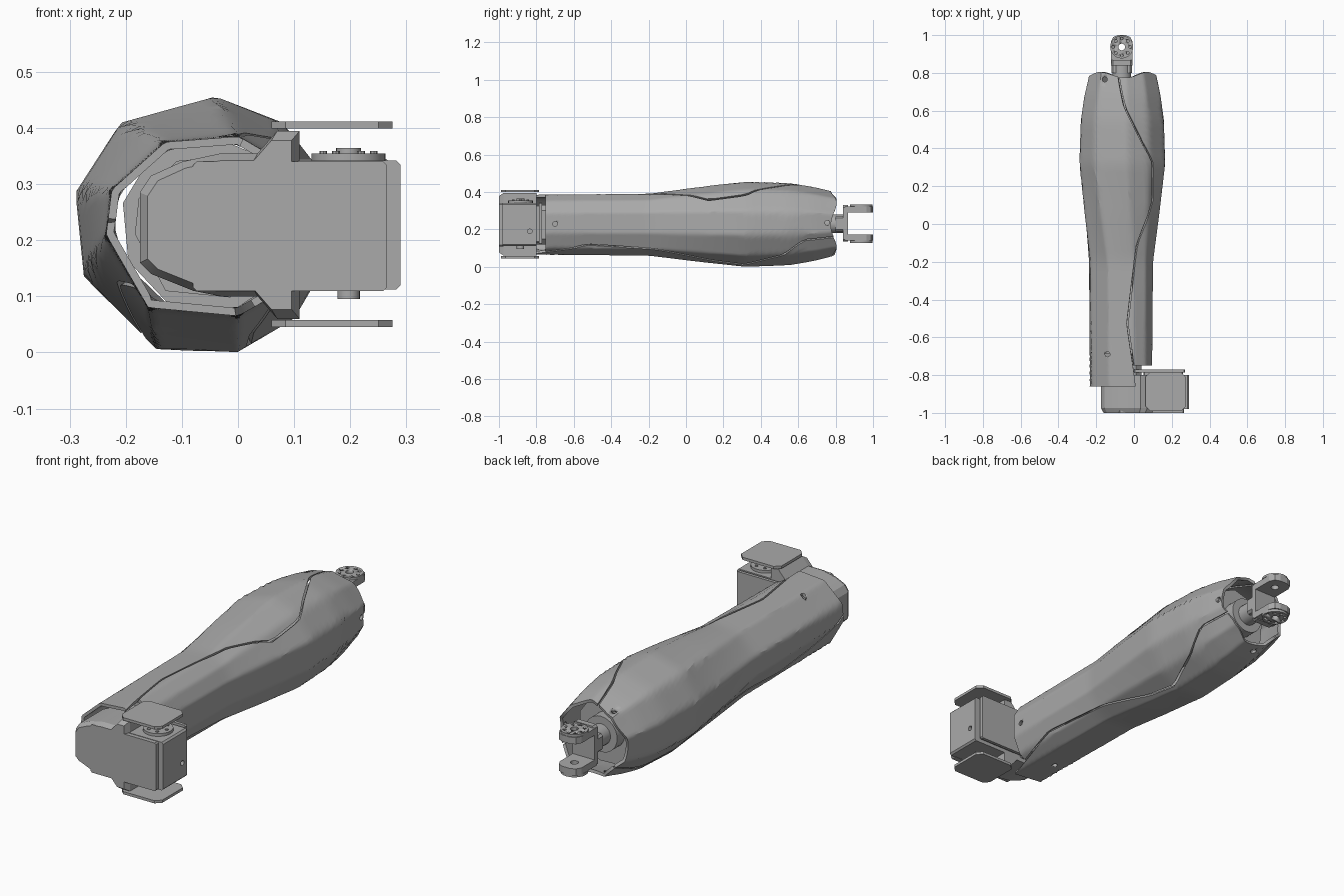
import bpy, bmesh, math
from mathutils import Vector

if "Cube" in bpy.data.objects:
    bpy.data.objects.remove(bpy.data.objects["Cube"], do_unlink=True)

grey = bpy.data.materials.new("plain grey")
grey.use_nodes = True
GREY = (0.4, 0.4, 0.4, 1)
grey.diffuse_color = GREY
grey.node_tree.nodes["Principled BSDF"].inputs["Base Color"].default_value = GREY


def make(name, verts, faces, smooth=None):
    """Mesh object with consistent normals and the grey material."""
    me = bpy.data.meshes.new(name)
    me.from_pydata(verts, [], faces)
    bm = bmesh.new()
    bm.from_mesh(me)
    bmesh.ops.recalc_face_normals(bm, faces=bm.faces)
    bm.to_mesh(me)
    bm.free()
    me.materials.append(grey)
    ob = bpy.data.objects.new(name, me)
    bpy.context.collection.objects.link(ob)
    if smooth:
        activate(ob)
        bpy.ops.object.shade_smooth_by_angle(angle=math.radians(smooth))
    return ob


def activate(ob):
    bpy.ops.object.select_all(action='DESELECT')
    ob.select_set(True)
    bpy.context.view_layer.objects.active = ob


def place(p, q, h, axis):
    return {'x': (h, p, q), 'y': (p, h, q), 'z': (p, q, h)}[axis]


def prism(name, pts, axis, lo, hi, smooth=None, taper=1):
    """Extrude a 2D outline along an axis; taper shrinks the low end."""
    n = len(pts)
    cp, cq = sum(p for p, q in pts) / n, sum(q for p, q in pts) / n
    low = [place(cp + (p - cp) * taper, cq + (q - cq) * taper, lo, axis) for p, q in pts]
    high = [place(p, q, hi, axis) for p, q in pts]
    faces = [list(range(n)), list(range(n, 2 * n))]
    faces += [(i, (i + 1) % n, n + (i + 1) % n, n + i) for i in range(n)]
    return make(name, low + high, faces, smooth)


def disc(name, p, q, r, axis, lo, hi, sides=24):
    pts = [(p + r * math.cos(2 * math.pi * i / sides), q + r * math.sin(2 * math.pi * i / sides))
           for i in range(sides)]
    return prism(name, pts, axis, lo, hi, 35)


def chamfered(p0, p1, q0, q1, c):
    return [(p0 + c, q0), (p1 - c, q0), (p1, q0 + c), (p1, q1 - c),
            (p1 - c, q1), (p0 + c, q1), (p0, q1 - c), (p0, q0 + c)]


def box(name, x0, x1, y0, y1, z0, z1, c=0.006):
    return prism(name, chamfered(x0, x1, z0, z1, c), 'y', y0, y1)


def drill(ob, *holes):
    """Cut round holes, then drop the cutters."""
    for h in holes:
        cutter = disc("cutter", *h, sides=16)
        cutter.hide_render = True
        mod = ob.modifiers.new("hole", 'BOOLEAN')
        mod.operation, mod.object, mod.solver = 'DIFFERENCE', cutter, 'EXACT'
        activate(ob)
        bpy.ops.object.modifier_apply(modifier=mod.name)
        bpy.data.objects.remove(cutter, do_unlink=True)


# Arm cross-sections (x, z): narrow by the elbow, full in the middle
CX, CZ = -0.05, 0.22
NARROW = [(0, .385), (-.13, .375), (-.225, .29), (-.235, .21), (-.16, .08),
          (0, .065), (.06, .1), (.095, .18), (.095, .29), (.06, .35)]
FULL = [(-.04, .457), (-.21, .41), (-.29, .285), (-.275, .135), (-.145, .005),
        (0, 0), (.1, .06), (.165, .17), (.165, .3), (.08, .41)]


def mix(a, b, t):
    return [(p + (r - p) * t, q + (s - q) * t) for (p, q), (r, s) in zip(a, b)]


END = [(CX + (x - CX) * .77, .235 + (z - .235) * .74) for x, z in FULL]
LOFT = [(-.86, NARROW), (-.2, mix(NARROW, FULL, .08)), (.05, mix(NARROW, FULL, .55)),
        (.32, FULL), (.55, mix(FULL, END, .14)), (.68, mix(FULL, END, .5)), (.8, END)]


def at(keys, y, blend):
    """Piecewise blend of (y, value) keys."""
    for (ya, a), (yb, b) in zip(keys, keys[1:]):
        if y <= yb:
            break
    t = min(1, max(0, (y - ya) / (yb - ya)))
    return blend(a, b, t)


def surface(y, ang):
    """Point where a ray from the arm axis meets the cross-section."""
    poly = at(LOFT, y, mix)
    dx, dz = math.cos(ang), math.sin(ang)
    best = 0
    for (ax, az), (bx, bz) in zip(poly, poly[1:] + poly[:1]):
        ex, ez = bx - ax, bz - az
        det = ex * dz - ez * dx
        if abs(det) < 1e-9:
            continue
        px, pz = ax - CX, az - CZ
        r, s = (ex * pz - ez * px) / det, (dx * pz - dz * px) / det
        if -1e-6 <= s <= 1 + 1e-6 and r > best:
            best = r
    return (CX + dx * best, y, CZ + dz * best)


# Zigzag seams as (y, x, z)
def seam(points, turn=0):
    return [(y, math.atan2(z - CZ, x - CX) % (2 * math.pi) + turn) for y, x, z in points]


TOP = seam([(-.86, .015, .385), (-.53, -.035, .39), (-.11, .02, .4), (.12, .1, .36), (.32, .1, .385),
            (.42, .05, .42), (.62, -.05, .43), (.8, -.085, .39)])
LEFT = seam([(-.86, -.23, .235), (-.65, -.2, .14), (-.45, -.17, .1), (0, -.24, .11),
             (.3, -.17, .03), (.6, -.16, .045), (.8, -.19, .12)])
RIGHT = seam([(-.86, .0, .065), (-.53, .07, .12), (-.14, .065, .09), (.14, .03, .02), (.31, .02, .008),
              (.52, .1, .055), (.63, .145, .135), (.8, .1, .16)])
TOP_NEXT = [(y, a + 2 * math.pi) for y, a in TOP]


def shell(name, first, last, y0, rows=44, cols=36, gap=.022):
    """Thin curved panel between two seams, with a scalloped wrist end."""
    lerp = lambda a, b, t: a + (b - a) * t
    verts = []
    for i in range(rows + 1):
        for j in range(cols + 1):
            f = j / cols
            end_ang = lerp(first[-1][1], last[-1][1], f)
            y1 = .805 - .03 * math.cos(2 * end_ang) ** 2
            y = lerp(y0, y1, i / rows)
            a0, a1 = at(first, y, lerp) + gap, at(last, y, lerp) - gap
            verts.append(surface(y, lerp(a0, a1, f)))
    w = cols + 1
    faces = [(i * w + j, i * w + j + 1, i * w + w + j + 1, i * w + w + j)
             for i in range(rows) for j in range(cols)]
    ob = make(name, verts, faces)
    me = ob.data
    mid = me.polygons[len(faces) // 2 + cols // 2]
    if mid.normal.dot(mid.center - Vector((CX, mid.center.y, CZ))) < 0:
        me.flip_normals()
    mod = ob.modifiers.new("thickness", 'SOLIDIFY')
    mod.thickness, mod.offset = .014, -1
    activate(ob)
    bpy.ops.object.modifier_apply(modifier=mod.name)
    bpy.ops.object.shade_smooth_by_angle(angle=math.radians(28))
    return ob


upper = shell("upper_arm_panel", TOP, LEFT, -.86)
lower = shell("lower_arm_panel", LEFT, RIGHT, -.86)
side = shell("side_arm_panel", RIGHT, TOP_NEXT, -.75)
drill(upper, (-.155, .765, .013, 'z', .3, .5), (-.14, -.69, .013, 'z', .3, .5))
drill(lower, (-.1, .74, .013, 'z', -.1, .15), (-.1, -.69, .013, 'z', -.1, .15))
drill(side, (.755, .235, .013, 'x', .04, .3), (-.7, .23, .013, 'x', .04, .3))

# Inner structure
for name, y in (("elbow_rib", -.7), ("wrist_rib", .66)):
    poly = [(CX + (x - CX) * .72, CZ + (z - CZ) * .78) for x, z in at(LOFT, y, mix)]
    prism(name, poly, 'y', y - .015, y + .015)
box("inner_beam", -.1, .02, -.7, .66, .17, .28, .02)
disc("wrist_collar", -.065, .23, .085, 'y', .67, .735, 32)

# Elbow housing: rounded body with a forked cheek
body = [(-.175, .16), (-.155, .14), (-.08, .11), (-.03, .1), (.035, .1), (.07, .06), (.11, .06), (.11, .395),
        (.07, .395), (.035, .355), (-.03, .355), (-.1, .34), (-.155, .315), (-.175, .285)]
prism("elbow_housing", body, 'y', -.975, -.8, 25)
prism("elbow_front_rim", body, 'y', -1, -.975, 25, .9)
box("elbow_neck", -.13, .04, -.8, -.7, .12, .33, .03)
for name, z in (("upper_fork_plate", .399), ("lower_fork_plate", .045)):
    prism(name, chamfered(.06, .275, -.99, -.785, .025), 'z', z, z + .013)

# Elbow motor
box("motor_front_plate", -.08, .265, -1, -.975, .11, .34)
motor = box("motor_case", .1, .29, -.98, -.8, .112, .342, .008)
box("motor_back_plate", 0, .27, -.785, -.77, .12, .345)
box("motor_back_spacer", .05, .26, -.802, -.784, .13, .33)
drill(motor, (-.835, .19, .012, 'x', .27, .31))
disc("motor_horn", .197, -.885, .066, 'z', .34, .355)
disc("motor_horn_hub", .197, -.885, .022, 'z', .355, .364)
disc("motor_pivot", .197, -.885, .02, 'z', .095, .115)
for i in range(6):
    a = i * math.pi / 3
    disc("horn_screw", .197 + .045 * math.cos(a), -.885 + .045 * math.sin(a), .007, 'z', .355, .359, 8)

# Wrist clevis
WX, WY = -.065, .937
disc("wrist_shaft", WX, .23, .05, 'y', .72, .845, 20)
box("wrist_block", WX - .055, WX + .055, .8, .845, .19, .27, .01)
box("clevis_web", WX - .058, WX + .058, .84, .867, .135, .33, .012)
for name, z0, z1 in (("upper_clevis_arm", .29, .322), ("lower_clevis_arm", .14, .172)):
    half = [(.058, .85), (.058, .965), (.045, .99), (.02, 1)]
    plan = [(WX + x, y) for x, y in half] + [(WX - x, y) for x, y in reversed(half)]
    arm = prism(name, plan, 'z', z0, z1)
    drill(arm, (WX, WY, .018, 'z', z0 - .05, z1 + .05))
    # Round output plate with a ring of bolt holes
    p0, p1 = (z1, .333) if z0 > .2 else (.128, z0)
    plate = disc("clevis_plate", WX, WY, .061, 'z', p0, p1, 20)
    ring = [(WX + .045 * math.cos(i * math.pi / 4), WY + .045 * math.sin(i * math.pi / 4),
             .007, 'z', p0 - .003, p1 + .02) for i in range(8)]
    drill(plate, (WX, WY, .018, 'z', p0 - .02, p1 + .02), *ring)
